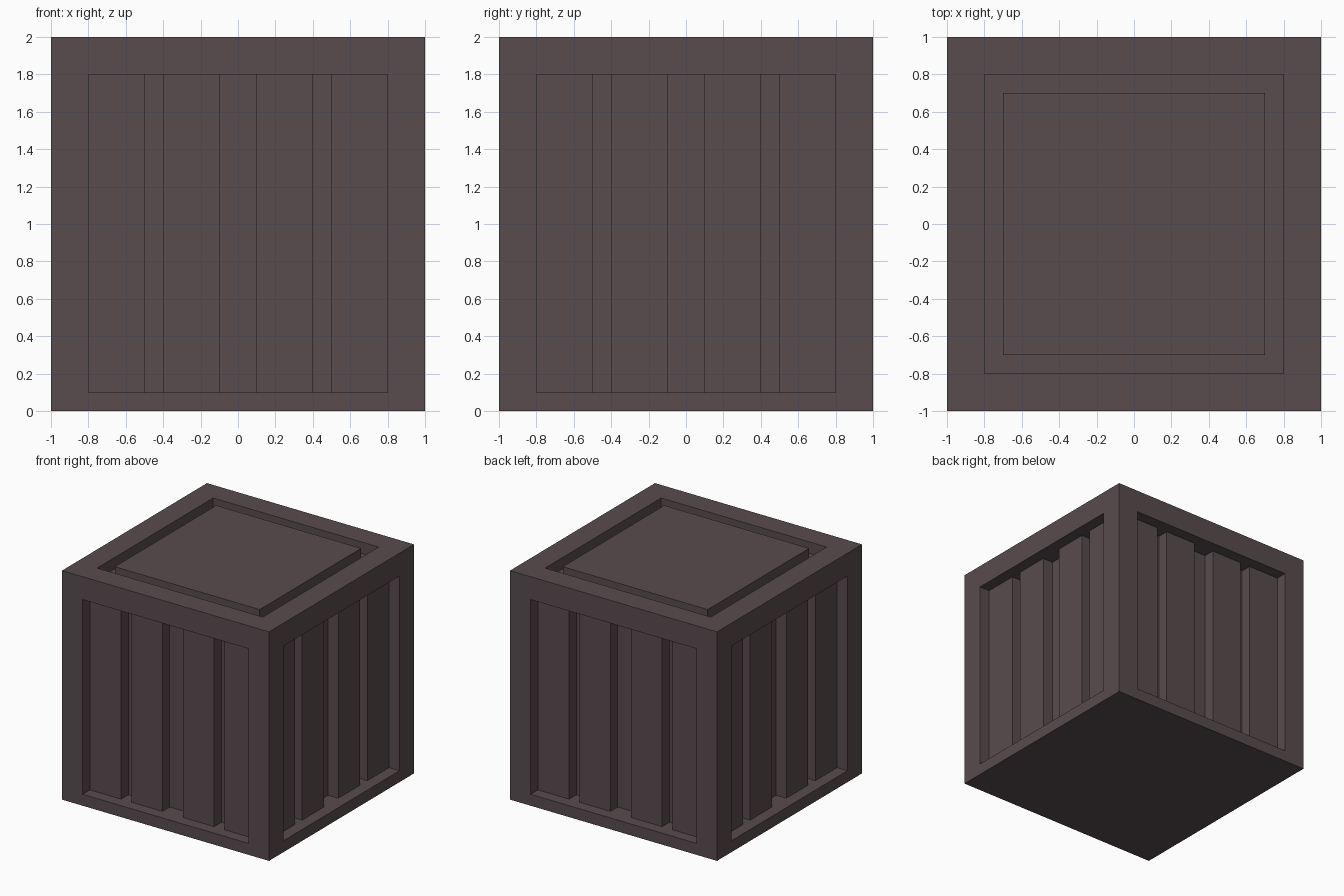
import bpy, bmesh, math
from mathutils import Vector, Matrix

if "Cube" in bpy.data.objects:
    bpy.data.objects.remove(bpy.data.objects["Cube"])

mat = bpy.data.materials.new("dark mauve brown")
mat.diffuse_color = (0.098, 0.071, 0.076, 1)
mat.use_nodes = True
mat.node_tree.nodes["Principled BSDF"].inputs["Base Color"].default_value = mat.diffuse_color


def face(bm, pts, normal, rot=Matrix()):
    """Add one flat face, wound so that it looks along the given normal."""
    f = bm.faces.new([bm.verts.new(rot @ Vector(p)) for p in pts])
    f.normal_update()
    if f.normal.dot(rot.to_3x3() @ Vector(normal)) < 0:
        f.normal_flip()


def finish(bm, name):
    bmesh.ops.remove_doubles(bm, verts=bm.verts, dist=1e-5)
    me = bpy.data.meshes.new(name)
    bm.to_mesh(me)
    bm.free()
    me.materials.append(mat)
    ob = bpy.data.objects.new(name, me)
    bpy.context.collection.objects.link(ob)


def ring(outer, inner):
    """Four mitred quads between two matching rectangles."""
    for i in range(4):
        j = (i + 1) % 4
        yield outer[i], outer[j], inner[j], inner[i]


def square(r, z):
    return [(-r, -r, z), (r, -r, z), (r, r, z), (-r, r, z)]


TURNS = [Matrix.Rotation(k * math.pi / 2, 4, 'Z') for k in range(4)]
LOW, HIGH = 0.1, 1.8          # opening in each side
FRONT, BOARD, GROOVE = -1, -0.9, -0.8

# corrugated cross-section: four boards with grooves between them
profile = []
for a, b in ((-0.8, -0.5), (-0.4, -0.1), (0.1, 0.4), (0.5, 0.8)):
    if profile:
        profile += [(profile[-1][0], GROOVE), (a, GROOVE)]
    profile += [(a, BOARD), (b, BOARD)]

# outer frame: side borders, reveals and ledges, top border and base
bm = bmesh.new()
for rot in TURNS:
    outer = [(-1, FRONT, 0), (1, FRONT, 0), (1, FRONT, 2), (-1, FRONT, 2)]
    inner = [(-0.8, FRONT, LOW), (0.8, FRONT, LOW), (0.8, FRONT, HIGH), (-0.8, FRONT, HIGH)]
    for q in ring(outer, inner):
        face(bm, q, (0, -1, 0), rot)
    for s in (-1, 1):
        x = 0.8 * s
        face(bm, [(x, FRONT, LOW), (x, BOARD, LOW), (x, BOARD, HIGH), (x, FRONT, HIGH)],
             (-s, 0, 0), rot)
    for z, up in ((LOW, 1), (HIGH, -1)):
        pts = [(-0.8, FRONT, z)] + [(x, y, z) for x, y in profile] + [(0.8, FRONT, z)]
        face(bm, pts, (0, 0, up), rot)
    # inner wall of the top channel
    face(bm, [(-0.8, 0.8, 1.9), (0.8, 0.8, 1.9), (0.8, 0.8, 2), (-0.8, 0.8, 2)],
         (0, -1, 0), rot)
for q in ring(square(1, 2), square(0.8, 2)):
    face(bm, q, (0, 0, 1))
face(bm, square(1, 0), (0, 0, -1))
finish(bm, "frame")

# corrugated side panels
for name, rot in zip(("front", "right", "back", "left"), TURNS):
    bm = bmesh.new()
    for (xa, ya), (xb, yb) in zip(profile, profile[1:]):
        n = (yb - ya, xa - xb, 0)
        face(bm, [(xa, ya, LOW), (xb, yb, LOW), (xb, yb, HIGH), (xa, ya, HIGH)], n, rot)
    finish(bm, name + "_panel")

# lid: raised plate with the channel floor around it
bm = bmesh.new()
for q in ring(square(0.8, 1.9), square(0.7, 1.9)):
    face(bm, q, (0, 0, 1))
for rot in TURNS:
    face(bm, [(-0.7, -0.7, 1.9), (0.7, -0.7, 1.9), (0.7, -0.7, 2), (-0.7, -0.7, 2)],
         (0, -1, 0), rot)
face(bm, square(0.7, 2), (0, 0, 1))
finish(bm, "lid")
